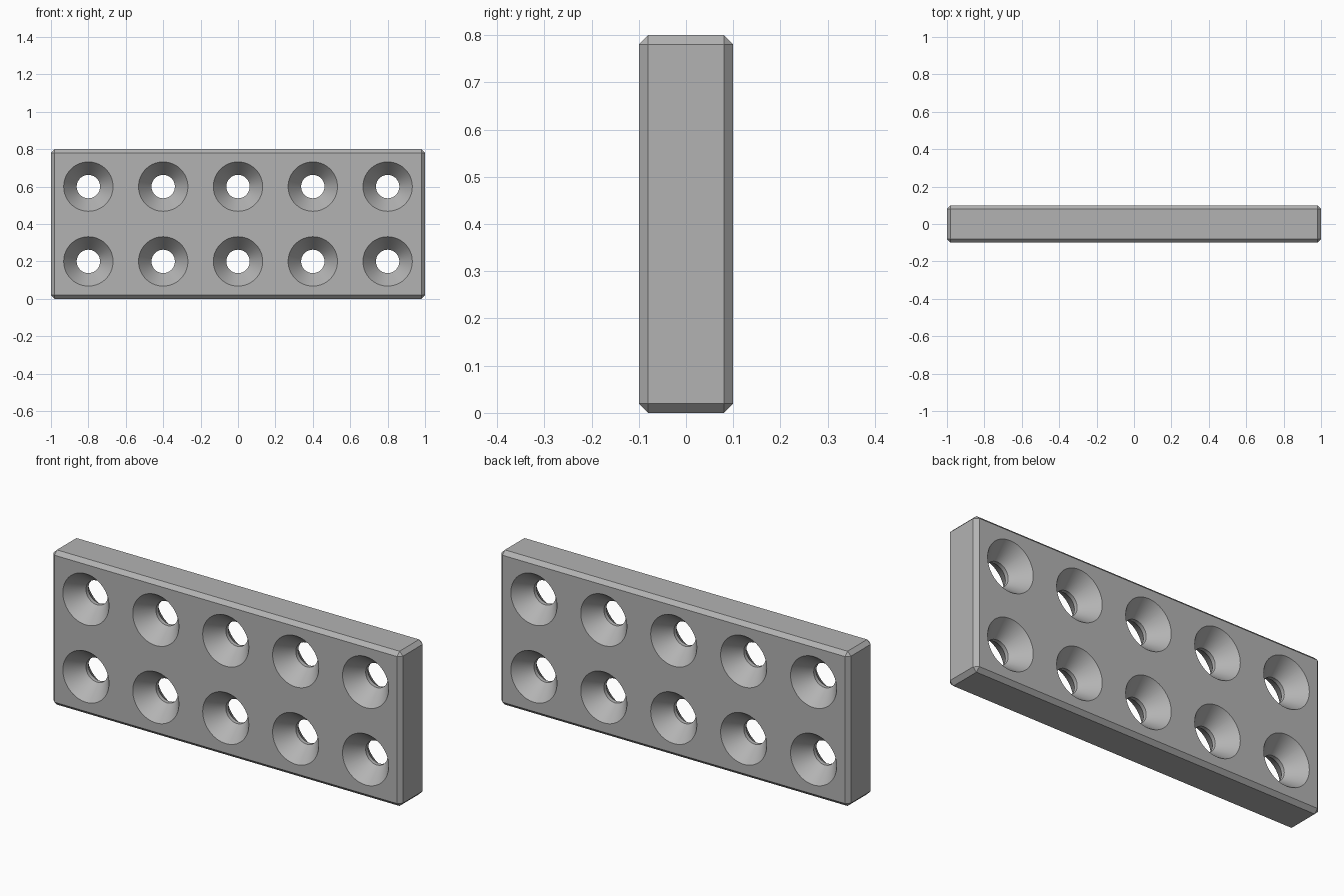
import bpy
import bmesh
import math

cube = bpy.data.objects.get("Cube")
if cube:
    bpy.data.objects.remove(cube, do_unlink=True)

LENGTH, DEPTH, HEIGHT, CHAMFER = 2.0, 0.2, 0.8, 0.02
RIM, BORE, THROAT = 0.132, 0.0625, 0.02   # hole radii and straight throat length
PITCH, SEGMENTS = 0.4, 64

grey = bpy.data.materials.new("plain grey")
grey.use_nodes = True
colour = (0.45, 0.45, 0.45, 1)
grey.diffuse_color = colour
grey.node_tree.nodes["Principled BSDF"].inputs["Base Color"].default_value = colour


def make_object(name, bm):
    mesh = bpy.data.meshes.new(name)
    bm.to_mesh(mesh)
    bm.free()
    mesh.materials.append(grey)
    obj = bpy.data.objects.new(name, mesh)
    bpy.context.collection.objects.link(obj)
    return obj


def add_hole(bm, x, z):
    """Solid of revolution along y: countersunk from both faces."""
    half, over = DEPTH / 2, 0.02
    slope = (RIM - BORE) / (half - THROAT / 2)
    wide = RIM + slope * over
    profile = [(-half - over, wide), (-THROAT / 2, BORE),
               (THROAT / 2, BORE), (half + over, wide)]
    rings = []
    for y, r in profile:
        angles = [math.tau * i / SEGMENTS for i in range(SEGMENTS)]
        rings.append([bm.verts.new((x + r * math.cos(a), y, z + r * math.sin(a)))
                      for a in angles])
    for a, b in zip(rings, rings[1:]):
        for i in range(SEGMENTS):
            j = (i + 1) % SEGMENTS
            bm.faces.new((a[i], a[j], b[j], b[i]))
    bm.faces.new(rings[0])
    bm.faces.new(rings[-1])


# Chamfered plate
bm = bmesh.new()
bmesh.ops.create_cube(bm, size=1)
bmesh.ops.scale(bm, vec=(LENGTH, DEPTH, HEIGHT), verts=bm.verts)
bmesh.ops.translate(bm, vec=(0, 0, HEIGHT / 2), verts=bm.verts)
bmesh.ops.bevel(bm, geom=bm.edges[:], offset=CHAMFER, segments=1,
                affect='EDGES', profile=0.5)
plate = make_object("perforated_plate", bm)

# Two rows of five holes
bm = bmesh.new()
for row in range(2):
    for column in range(-2, 3):
        add_hole(bm, column * PITCH, PITCH / 2 + row * PITCH)
bmesh.ops.recalc_face_normals(bm, faces=bm.faces)
cutter = make_object("hole_cutter", bm)
cutter.hide_render = True

# Cut the holes, apply, and drop the cutter
bpy.context.view_layer.objects.active = plate
plate.select_set(True)
cut = plate.modifiers.new("holes", 'BOOLEAN')
cut.operation = 'DIFFERENCE'
cut.solver = 'EXACT'
cut.object = cutter
bpy.ops.object.modifier_apply(modifier=cut.name)
bpy.data.objects.remove(cutter, do_unlink=True)

# Smooth cones, crisp edges
bpy.ops.object.shade_smooth_by_angle(angle=math.radians(25))
